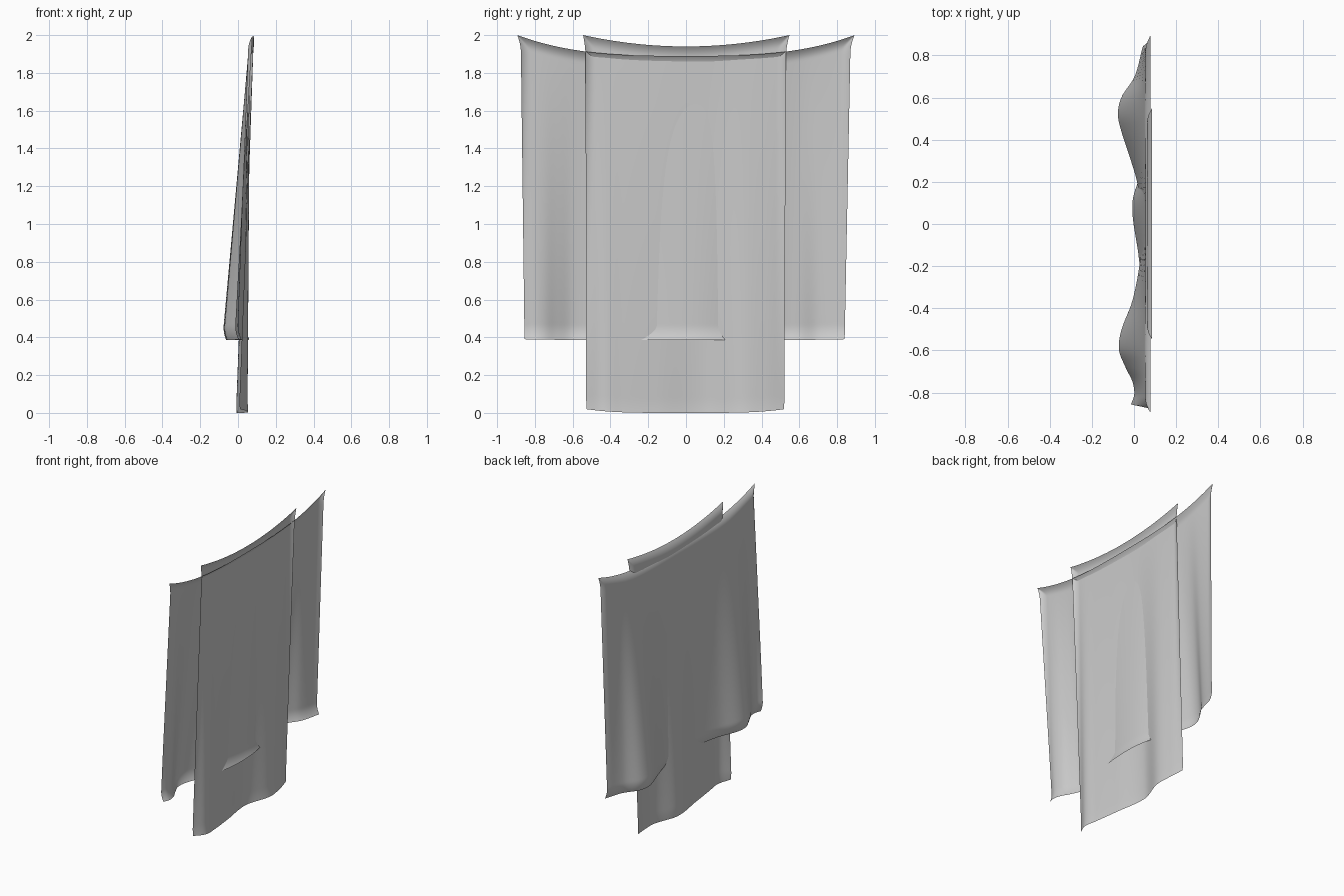
import bpy, bmesh, math

if "Cube" in bpy.data.objects:
    bpy.data.objects.remove(bpy.data.objects["Cube"])


def spline(pts, y):
    # smooth cubic interpolation through (y, x) fold points
    y = min(max(y, pts[0][0]), pts[-1][0])
    n = len(pts)

    def slope(i):
        a, b = pts[max(i - 1, 0)], pts[min(i + 1, n - 1)]
        return (b[1] - a[1]) / (b[0] - a[0])

    for i in range(n - 1):
        (a, p), (b, q) = pts[i], pts[i + 1]
        if y <= b:
            h = b - a
            t = (y - a) / h
            return ((2*t**3 - 3*t**2 + 1) * p + (t**3 - 2*t**2 + t) * h * slope(i)
                    + (3*t**2 - 2*t**3) * q + (t**3 - t**2) * h * slope(i + 1))


def curl(d, width, amount):
    # hem bending outwards near an edge at distance d
    return amount * max(0.0, 1 - d / width) ** 2


def cloth(name, left, right, mid_top, sag_power, bottom, corner_lift, top_x, folds, hem):
    # left/right: half widths at the flared corner, below it, and at the bottom
    nu, nv = 100, 90
    bm = bmesh.new()
    rows = []
    for j in range(nv + 1):
        t = 0.5 - 0.5 * math.cos(math.pi * j / nv)
        row = []
        for i in range(nu + 1):
            u = -math.cos(math.pi * i / nu)
            w = right if u > 0 else left
            half = w[1] + (w[2] - w[1]) * t + (w[0] - w[1]) * max(0, 1 - t / 0.06) ** 2
            y = u * half
            top = mid_top + (2.0 - mid_top) * abs(u) ** sag_power
            low = bottom + corner_lift * abs(u) ** 4
            z = top + (low - top) * t
            x = top_x + (spline(folds, y) - top_x) * t
            c = max(curl(top - z, 0.06, 0.022), curl(half - abs(y), 0.05, 0.02 * (1 - t)),
                    curl(z - low, 0.08, hem))
            row.append(bm.verts.new((x + c, y, z)))
        rows.append(row)
    for a, b in zip(rows, rows[1:]):
        for i in range(nu):
            bm.faces.new((a[i], b[i], b[i + 1], a[i + 1]))
    me = bpy.data.meshes.new(name)
    bm.to_mesh(me)
    bm.free()
    for p in me.polygons:
        p.use_smooth = True
    ob = bpy.data.objects.new(name, me)
    bpy.context.collection.objects.link(ob)
    return ob


# wide short cloth behind, with deep folds
wide_folds = [(-.86, -.02), (-.81, -.002), (-.75, -.01), (-.68, -.045), (-.6, -.077),
              (-.51, -.068), (-.36, -.01), (-.15, .03), (.05, .035), (.2, .012),
              (.32, -.025), (.44, -.066), (.52, -.083), (.6, -.066), (.7, 0), (.84, .04)]
cloth("wide_back_cloth", (.893, .875, .855), (.893, .872, .84), 1.89, 3, .385, .005,
      .056, wide_folds, .02)

# narrow long cloth in front, with gentle folds
narrow_folds = [(-.53, .005), (-.44, .048), (-.34, .042), (-.15, .02), (.1, -.01),
                (.29, .046), (.42, .038), (.53, .015)]
cloth("narrow_front_cloth", (.545, .532, .528), (.548, .53, .52), 1.94, 2, 0.0, .02,
      .064, narrow_folds, .004)
